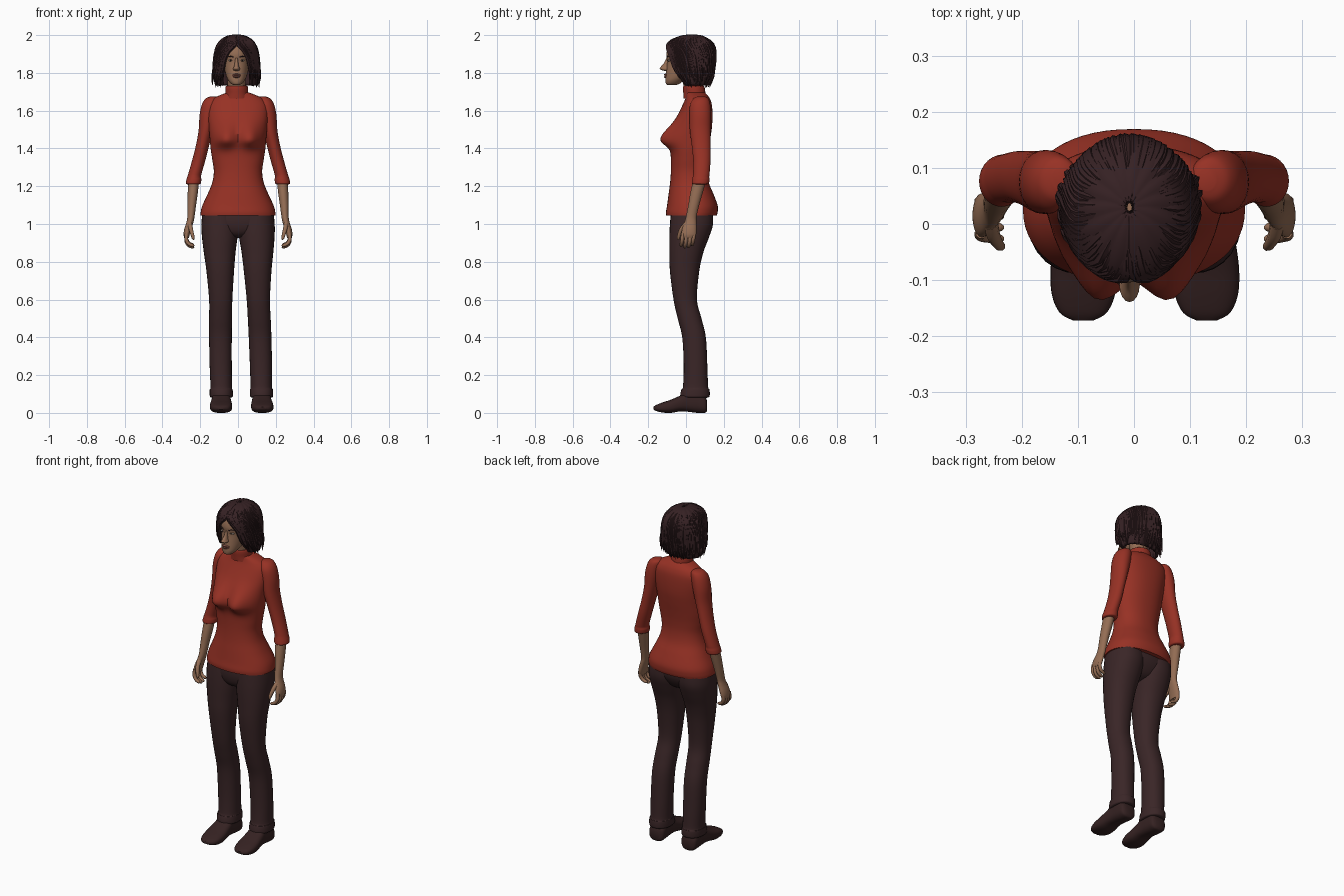
import bpy, bmesh, math, random
from mathutils import Vector

random.seed(4)


def material(name, rgb):
    m = bpy.data.materials.new(name)
    m.diffuse_color = (*rgb, 1)
    return m


RED = material("red knit", (0.31, 0.031, 0.018))
PANTS = material("dark trousers", (0.042, 0.019, 0.020))
SHOE = material("dark leather", (0.036, 0.016, 0.016))
HAIR = material("dark brown hair", (0.036, 0.015, 0.017))
SKIN = material("skin", (0.30, 0.155, 0.09))
LIP = material("lips", (0.21, 0.075, 0.055))
EYE = material("eye white", (0.36, 0.30, 0.26))
IRIS = material("dark iris", (0.03, 0.015, 0.01))


def finish(name, mat, bm, angle=50):
    bmesh.ops.recalc_face_normals(bm, faces=bm.faces)
    me = bpy.data.meshes.new(name)
    bm.to_mesh(me)
    bm.free()
    me.materials.append(mat)
    ob = bpy.data.objects.new(name, me)
    bpy.context.collection.objects.link(ob)
    bpy.ops.object.select_all(action='DESELECT')
    ob.select_set(True)
    bpy.context.view_layer.objects.active = ob
    bpy.ops.object.shade_smooth_by_angle(angle=math.radians(angle))
    return ob


def smooth(rows, sub):
    """Catmull-Rom interpolation of tuples."""
    out = []
    for i in range(len(rows) - 1):
        q = [rows[max(i - 1, 0)], rows[i], rows[i + 1], rows[min(i + 2, len(rows) - 1)]]
        for k in range(sub):
            t = k / sub
            out.append([0.5 * (2 * b + (c - a) * t + (2 * a - 5 * b + 4 * c - d) * t * t
                               + (3 * b - a - 3 * c + d) * t ** 3) for a, b, c, d in zip(*q)])
    return out + [list(rows[-1])]


def bridge(bm, rings):
    for r, s in zip(rings, rings[1:]):
        for j in range(len(r)):
            k = (j + 1) % len(r)
            bm.faces.new((r[j], r[k], s[k], s[j]))
    bm.faces.new(rings[0])
    bm.faces.new(rings[-1])


def loft(name, mat, rows, axis='z', p=2.0, n=28, sub=5, xf=lambda v: v):
    """Rows: position on axis, x min, x max, then y (or z) min, max."""
    bm = bmesh.new()
    rings = []
    for t, x0, x1, b0, b1 in smooth(rows, sub):
        ring = []
        for j in range(n):
            c, s = math.cos(j * math.tau / n), math.sin(j * math.tau / n)
            x = (x0 + x1) / 2 + (x1 - x0) / 2 * math.copysign(abs(c) ** (2 / p), c)
            b = (b0 + b1) / 2 + (b1 - b0) / 2 * math.copysign(abs(s) ** (2 / p), s)
            ring.append(bm.verts.new(xf(Vector((x, b, t) if axis == 'z' else (x, t, b)))))
        rings.append(ring)
    bridge(bm, rings)
    return finish(name, mat, bm)


def tube(bm, rows, sides=8, sub=3):
    """Rows: x, y, z, radius."""
    rows = smooth(rows, sub)
    pts = [Vector(r[:3]) for r in rows]
    rings = []
    for i, c in enumerate(pts):
        d = (pts[min(i + 1, len(pts) - 1)] - pts[max(i - 1, 0)]).normalized()
        u = d.cross(Vector((0.31, 0.94, 0.1))).normalized()
        w = d.cross(u)
        r = max(rows[i][3], 0.001)
        rings.append([bm.verts.new(c + r * (u * math.cos(a) + w * math.sin(a)))
                      for a in (k * math.tau / sides for k in range(sides))])
    bridge(bm, rings)


def sym(rows):
    return [(z, -rx, rx, y0, y1) for z, rx, y0, y1 in rows]


# Sweater body, with the bust pushed forward
def bust(v):
    if v.y < 0.02:
        sz = 0.075 if v.z > 1.445 else 0.04
        fx = math.exp(-((abs(v.x) - 0.065) / 0.055) ** 2)
        fz = math.exp(-((v.z - 1.445) / sz) ** 2)
        v.y -= 0.056 * fx * fz * min(1, (0.02 - v.y) / 0.06)
    return v


loft("sweater_body", RED, sym([
    (1.045, .198, -.105, .163), (1.065, .197, -.106, .168), (1.10, .188, -.10, .167),
    (1.16, .16, -.092, .145), (1.22, .136, -.084, .12), (1.28, .128, -.08, .11),
    (1.34, .136, -.08, .112), (1.40, .145, -.083, .12), (1.46, .15, -.086, .13),
    (1.52, .155, -.07, .138), (1.58, .16, -.042, .14), (1.63, .156, -.018, .137),
    (1.66, .135, -.005, .128), (1.68, .10, 0, .115), (1.695, .06, 0, .10)]),
    p=2.25, n=56, xf=bust)

# Turtleneck collar
loft("collar", RED, [
    (1.665, -.072, .06, -.012, .105), (1.69, -.066, .053, -.014, .103),
    (1.715, -.067, .053, -.016, .10), (1.73, -.064, .051, -.014, .096),
    (1.732, -.055, .042, -.006, .085)])

# Arms, hands and legs on both sides
for side, tag in ((1, "left"), (-1, "right")):
    def flip(v, s=side):
        return Vector((v.x * s, v.y, v.z))

    def step(v, s=side):
        # the stance is shifted a little sideways towards the feet
        return Vector((v.x * s + 0.02 * max(0, 1 - v.z), v.y, v.z))

    loft("sleeve_" + tag, RED, [
        (1.675, .115, .145, .06, .10), (1.665, .10, .17, .04, .118), (1.635, .10, .19, .022, .128),
        (1.58, .11, .203, .018, .132), (1.50, .13, .208, .02, .13), (1.42, .152, .222, .03, .13),
        (1.34, .172, .242, .038, .13), (1.27, .192, .262, .038, .125), (1.25, .196, .268, .036, .123),
        (1.235, .194, .273, .033, .124), (1.215, .197, .276, .031, .121), (1.21, .205, .268, .04, .11)],
        xf=flip)
    loft("forearm_" + tag, SKIN, [
        (1.25, .205, .262, .042, .112), (1.17, .212, .266, .024, .09), (1.10, .222, .268, .012, .07),
        (1.04, .23, .268, .0, .056), (1.01, .236, .273, -.008, .055), (.975, .246, .284, -.02, .056),
        (.945, .255, .288, -.024, .054), (.925, .26, .284, -.018, .046)], n=20, xf=flip)
    bm = bmesh.new()
    for y, dz in ((-.016, .004), (.004, -.004), (.024, -.002), (.043, .008)):
        tube(bm, [(.272 * side, y, .95, .0105), (.274 * side, y - .004, .915 + dz, .0105),
                  (.262 * side, y - .008, .892 + dz, .0095), (.24 * side, y - .01, .882 + dz, .008),
                  (.232 * side, y - .01, .882 + dz, .003)])
    tube(bm, [(.255 * side, .0, 1.0, .013), (.25 * side, -.022, .975, .012),
              (.242 * side, -.036, .945, .010), (.237 * side, -.04, .925, .008),
              (.236 * side, -.04, .916, .003)])
    finish("fingers_" + tag, SKIN, bm)

    loft("trouser_leg_" + tag, PANTS, [
        (1.08, 0, .186, -.078, .14), (1.0, -.002, .194, -.085, .143), (.93, .004, .192, -.088, .122),
        (.85, .016, .184, -.088, .092), (.75, .026, .172, -.085, .07), (.60, .038, .161, -.066, .058),
        (.50, .042, .163, -.044, .082), (.40, .045, .165, -.02, .105), (.25, .048, .165, -.012, .113),
        (.14, .049, .163, -.016, .117), (.125, .046, .167, -.024, .124), (.10, .045, .168, -.03, .126),
        (.085, .047, .166, -.028, .123), (.08, .06, .155, -.01, .11)], p=2.2, xf=step)
    loft("shoe_" + tag, SHOE, [
        (.112, .08, .135, .012, .06), (.10, .06, .152, .0, .09), (.06, .057, .156, .0, .12),
        (.01, .057, .157, .006, .115), (-.03, .054, .162, .008, .092), (-.08, .05, .168, .0, .07),
        (-.125, .053, .166, .002, .055), (-.158, .068, .152, .01, .042), (-.172, .092, .128, .018, .032)],
        axis='y', p=2.7, xf=step)

# Trouser seat joining the legs
loft("trouser_seat", PANTS, sym([
    (1.09, .186, -.078, .14), (1.02, .19, -.083, .138), (.97, .15, -.075, .115),
    (.94, .08, -.055, .085), (.925, .02, -.02, .04)]), p=2.2)

# Head, neck and face; the head sits slightly off centre
CX = -0.008


def head_x(v):
    return Vector((v.x + CX, v.y, v.z))


loft("neck", SKIN, sym([(1.67, .05, 0, .09), (1.74, .047, -.015, .075), (1.80, .05, -.03, .08)]), xf=head_x)
loft("head", SKIN, sym([
    (1.735, .014, -.096, -.055), (1.742, .028, -.106, -.035), (1.76, .043, -.109, -.01),
    (1.785, .055, -.108, .04), (1.82, .064, -.104, .08), (1.86, .071, -.100, .11),
    (1.90, .074, -.104, .12), (1.94, .07, -.092, .115), (1.965, .052, -.065, .09),
    (1.975, .02, -.02, .05)]), p=2.15, n=36, xf=head_x)
loft("nose", SKIN, sym([
    (1.878, .007, -.104, -.08), (1.85, .010, -.118, -.08), (1.832, .014, -.134, -.08),
    (1.823, .018, -.139, -.08), (1.815, .016, -.130, -.08), (1.811, .008, -.115, -.08)]), n=16, xf=head_x)
loft("lips", LIP, sym([
    (1.796, .008, -.110, -.09), (1.791, .022, -.117, -.08), (1.785, .025, -.113, -.08),
    (1.779, .020, -.117, -.08), (1.772, .008, -.110, -.09)]), n=16, xf=head_x)
brows = bmesh.new()
for s in (1, -1):
    for name, mat, y, size in (("eye", EYE, -.088, (.014, .009, .0055)), ("iris", IRIS, -.092, (.0055, .006, .005))):
        bm = bmesh.new()
        bmesh.ops.create_uvsphere(bm, u_segments=14, v_segments=10, radius=1)
        for v in bm.verts:
            v.co = Vector((CX + s * .03, y, 1.866)) + Vector(v.co[i] * size[i] for i in range(3))
        finish(name, mat, bm)
    tube(brows, [(CX + s * .013, -.101, 1.882, .002), (CX + s * .03, -.096, 1.888, .003),
                 (CX + s * .05, -.078, 1.884, .001)], 6)
finish("eyebrows", HAIR, brows)

# Hair profile rows: z, x radius, y centre, y radius, half angle of face opening
PROFILE = smooth([
    (1.996, .012, .03, .015, 0), (1.992, .045, .03, .055, 0), (1.975, .078, .025, .093, .01),
    (1.95, .098, .023, .122, .06), (1.92, .110, .025, .129, .36), (1.88, .117, .028, .127, .55),
    (1.84, .121, .030, .122, .62), (1.80, .121, .036, .109, .65), (1.76, .116, .042, .084, .70),
    (1.72, .104, .048, .055, .76)], 4)


def hair_point(f, u, off):
    """f runs from crown (0) to tips (1), u runs around the head."""
    g = f * (len(PROFILE) - 1)
    i = min(int(g), len(PROFILE) - 2)
    z, rx, cy, ry, al = (a + (b - a) * (g - i) for a, b in zip(PROFILE[i], PROFILE[i + 1]))
    t = al + u * (math.tau - 2 * al)
    return Vector((CX + (rx + off) * math.sin(t), cy - (ry + off) * math.cos(t), z))


bm = bmesh.new()
NU, NV = 72, 30
grid = [[bm.verts.new(hair_point(v / NV * .95, u / NU, -.006 + .0025 * math.sin(u * 1.3 + v * .08)))
         for u in range(NU + 1)] for v in range(NV + 1)]
for a, b in zip(grid, grid[1:]):
    for j in range(NU):
        bm.faces.new((a[j], a[j + 1], b[j + 1], b[j]))
cap = finish("hair_cap", HAIR, bm)
mod = cap.modifiers.new("thickness", 'SOLIDIFY')
mod.thickness, mod.offset = 0.014, 0

# Loose locks lying over the cap, with flicked tips
bm = bmesh.new()
N = 80
for i in range(N):
    u = i / (N - 1)
    end = random.uniform(.84, 1.0)
    start = random.uniform(.06, .2)
    drift = random.uniform(-.012, .012)
    flick = random.uniform(.0, .026)
    rows = []
    for k in range(8):
        t = k / 7
        f = start + (end - start) * t
        off = -.004 + flick * max(0, t - .75) * 4
        uu = min(1, max(0, u + drift * t))
        rad = (.004, .008, .010, .011, .011, .010, .007, .001)[k]
        rows.append((*hair_point(f, uu, off), rad))
    tube(bm, rows, 6, 2)
finish("hair_locks", HAIR, bm)
